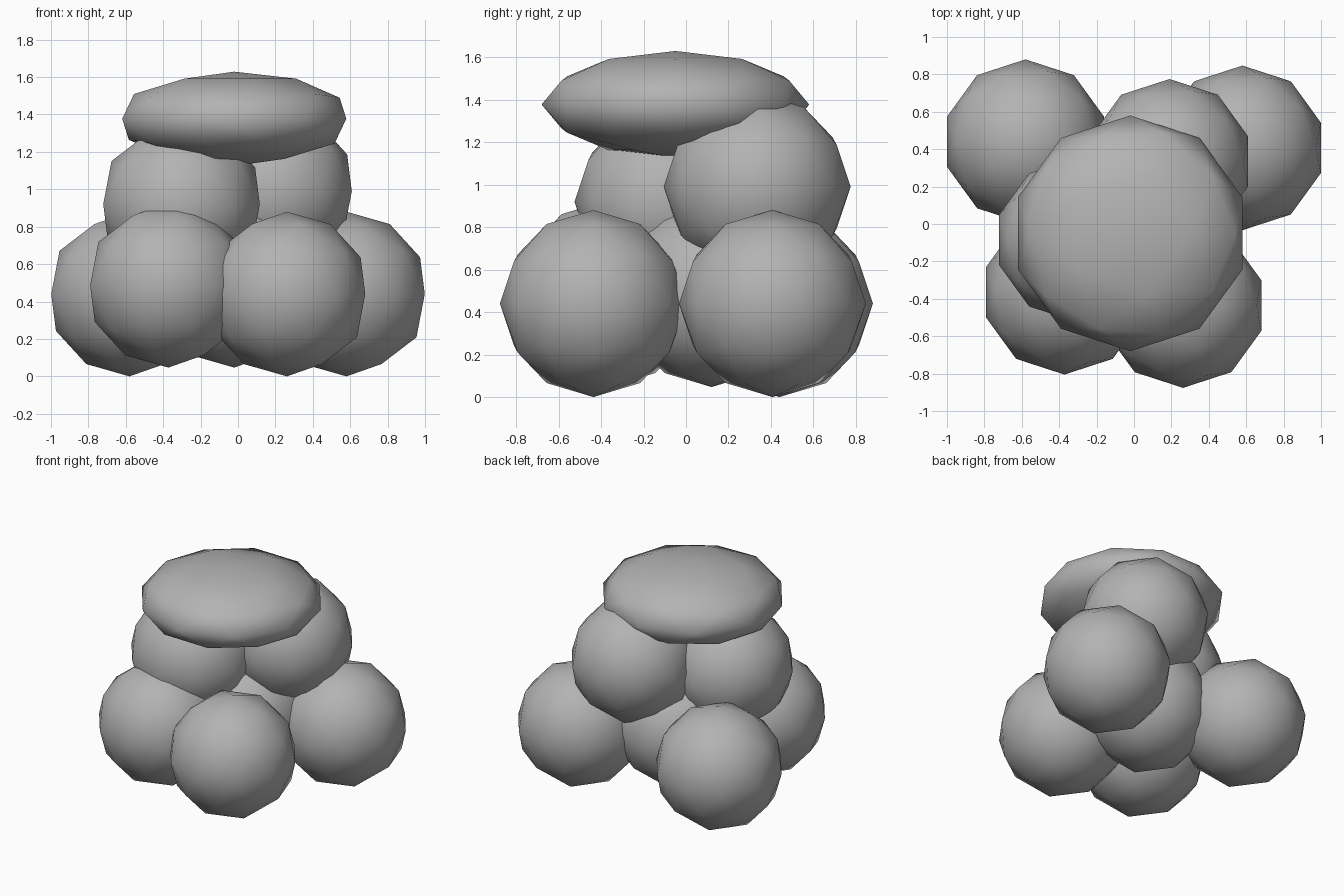
import bpy

if "Cube" in bpy.data.objects:
    bpy.data.objects.remove(bpy.data.objects["Cube"])

# single grey material
grey = bpy.data.materials.new("plain_grey")
grey.diffuse_color = (0.45, 0.45, 0.45, 1.0)
grey.use_nodes = True
grey.node_tree.nodes["Principled BSDF"].inputs["Base Color"].default_value = grey.diffuse_color


def blob(name, centre, radii):
    """Smooth-shaded low-poly ball, scaled along each axis."""
    bpy.ops.mesh.primitive_ico_sphere_add(subdivisions=2, radius=1.0, location=centre)
    ob = bpy.context.object
    ob.name = name
    ob.scale = radii
    bpy.ops.object.transform_apply(location=False, rotation=False, scale=True)
    bpy.ops.object.shade_smooth()
    ob.data.materials.append(grey)
    return ob


R = 0.44

# round balls: lower layer, then upper layer
balls = {
    "lower_ball_back_right": (0.58, 0.407, 0.44),
    "lower_ball_back_left": (-0.58, 0.44, 0.44),
    "lower_ball_front_right": (0.262, -0.436, 0.44),
    "lower_ball_front_left": (-0.372, -0.365, 0.487),
    "lower_ball_middle": (-0.02, 0.12, 0.487),
    "upper_ball_left": (-0.302, -0.085, 0.92),
    "upper_ball_right": (0.19, 0.335, 0.99),
}
for name, centre in balls.items():
    blob(name, centre, (R, R, R))

# flattened cap on top
blob("flat_cap", (-0.02, -0.05, 1.377), (0.63, 0.63, 0.252))
